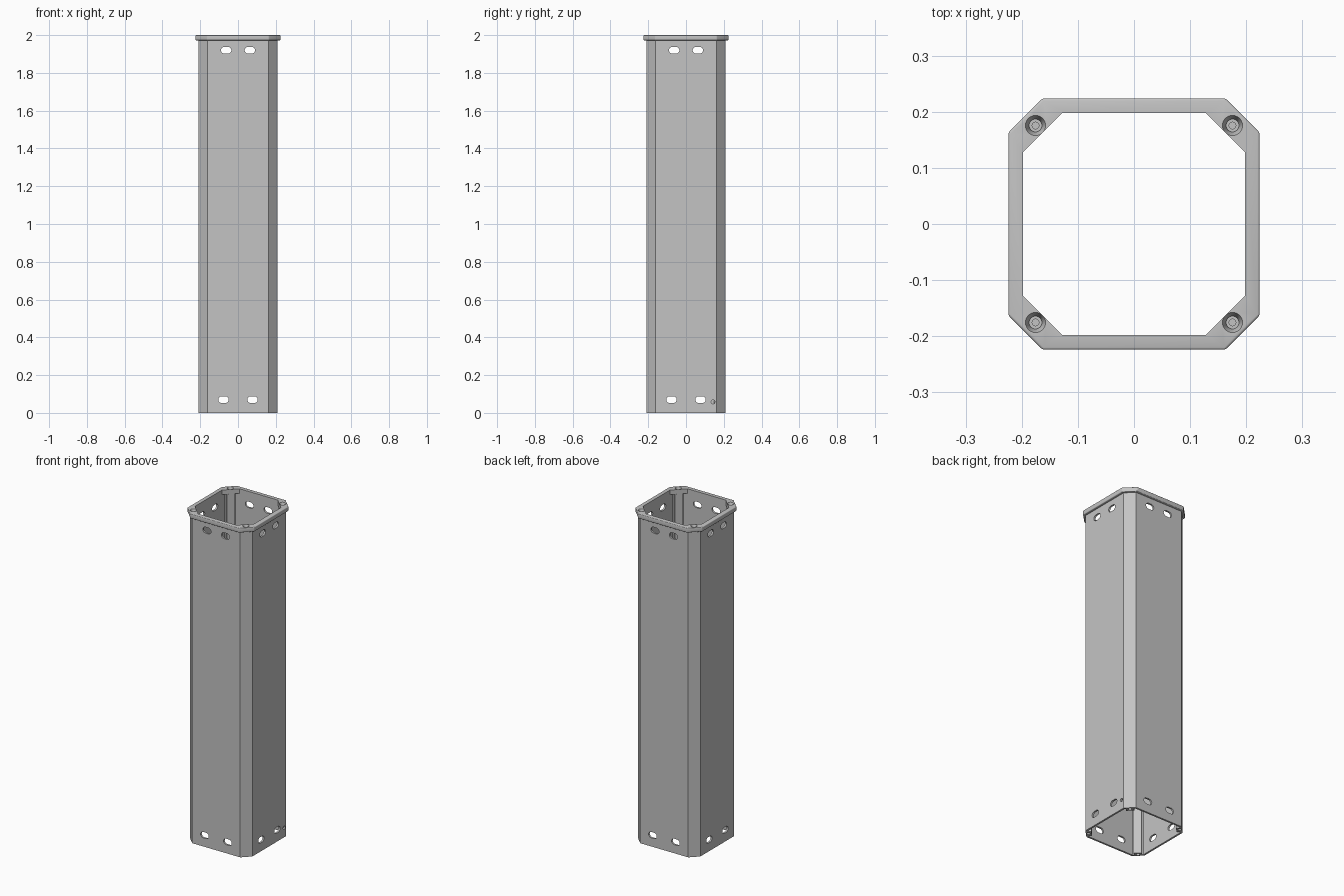
import bpy, bmesh
from math import pi, cos, sin, sqrt
from mathutils import Matrix, Vector

cube = bpy.data.objects.get("Cube")
if cube:
    bpy.data.objects.remove(cube, do_unlink=True)

grey = bpy.data.materials.new("light_grey_metal")
grey.use_nodes = True
grey.diffuse_color = (0.55, 0.55, 0.55, 1)
grey.node_tree.nodes["Principled BSDF"].inputs["Base Color"].default_value = (0.55, 0.55, 0.55, 1)

HEIGHT, COLLAR_Z = 2.0, 1.972
SCREW_AT = 0.1755


def finish(name, bm):
    bmesh.ops.recalc_face_normals(bm, faces=bm.faces)
    mesh = bpy.data.meshes.new(name)
    bm.to_mesh(mesh)
    bm.free()
    mesh.materials.append(grey)
    obj = bpy.data.objects.new(name, mesh)
    bpy.context.collection.objects.link(obj)
    return obj


def add_prism(bm, outline, z0, z1, matrix=Matrix()):
    """Extrude a closed 2D outline between two heights."""
    low = [bm.verts.new(matrix @ Vector((x, y, z0))) for x, y in outline]
    high = [bm.verts.new(matrix @ Vector((x, y, z1))) for x, y in outline]
    bm.faces.new(low[::-1])
    bm.faces.new(high)
    n = len(outline)
    for i in range(n):
        j = (i + 1) % n
        bm.faces.new((low[i], low[j], high[j], high[i]))


def prism(name, outline, z0, z1):
    bm = bmesh.new()
    add_prism(bm, outline, z0, z1)
    return finish(name, bm)


def four_corners(points):
    """Repeat the points of the +x +y corner around the square."""
    out = []
    for k in range(4):
        for x, y in points:
            for _ in range(k):
                x, y = -y, x
            out.append((x, y))
    return out


def octagon(half, corner):
    return four_corners([(half, corner), (corner, half)])


def slot_outline(width, height, sides=8):
    r, out = height / 2, []
    for side, start in ((1, -pi / 2), (-1, pi / 2)):
        for i in range(sides + 1):
            a = start + pi * i / sides
            out.append((side * (width / 2 - r) + r * cos(a), r * sin(a)))
    return out


def cone(bm, x, y, z0, z1, r0, r1):
    bmesh.ops.create_cone(bm, cap_ends=True, segments=24, radius1=r0, radius2=r1, depth=z1 - z0,
                          matrix=Matrix.Translation((x, y, (z0 + z1) / 2)))


def activate(obj):
    bpy.ops.object.select_all(action='DESELECT')
    obj.select_set(True)
    bpy.context.view_layer.objects.active = obj


def cut(obj, cutter):
    cutter.hide_render = True
    mod = obj.modifiers.new("cut", 'BOOLEAN')
    mod.operation, mod.solver, mod.object = 'DIFFERENCE', 'EXACT', cutter
    activate(obj)
    bpy.ops.object.modifier_apply(modifier=mod.name)
    bpy.data.objects.remove(cutter, do_unlink=True)


def smooth(obj):
    activate(obj)
    bpy.ops.object.shade_smooth_by_angle(angle=pi / 6)


corners = [(sx * SCREW_AT, sy * SCREW_AT) for sx in (1, -1) for sy in (1, -1)]

# Tube: chamfered square with a thickened screw boss inside each corner
post = prism("tube_body", octagon(0.209, 0.161), 0, COLLAR_Z)
boss = []
for along, across in ((0.250, -0.022), (0.230, -0.022), (0.230, 0.022), (0.250, 0.022)):
    boss.append(((along - across) / sqrt(2), (along + across) / sqrt(2)))
wall = 0.198
end = 0.250 * sqrt(2) - wall
inner = four_corners([(wall, end)] + boss + [(end, wall)])
cut(post, prism("bore_cutter", inner, -0.1, HEIGHT + 0.1))

# Screw channels running down the bosses
bm = bmesh.new()
for x, y in corners:
    cone(bm, x, y, -0.1, HEIGHT + 0.1, 0.010, 0.010)
cut(post, finish("channel_cutter", bm))

# Slotted mounting holes, two near each end of every wall
bm = bmesh.new()
for k in range(4):
    face = Matrix.Rotation(k * pi / 2, 4, 'Z') @ Matrix.Rotation(pi / 2, 4, 'X')
    for z, offset in ((1.92, 0.0625), (0.07, 0.077)):
        for side in (-1, 1):
            place = face @ Matrix.Translation((side * offset, z, 0))
            add_prism(bm, slot_outline(0.055, 0.036), 0.15, 0.25, place)
cut(post, finish("slot_cutter", bm))

# Small drilled hole low on the right wall
bm = bmesh.new()
bmesh.ops.create_cone(bm, cap_ends=True, segments=20, radius1=0.010, radius2=0.010, depth=0.1,
                      matrix=Matrix.Translation((0.22, 0.143, 0.058)) @ Matrix.Rotation(pi / 2, 4, 'Y'))
cut(post, finish("drill_cutter", bm))
smooth(post)

# Collar: wider rim with softened outer edges
collar = prism("top_collar", octagon(0.224, 0.163), COLLAR_Z, HEIGHT)
bevel = collar.modifiers.new("soft_edges", 'BEVEL')
bevel.width, bevel.segments = 0.004, 3
activate(collar)
bpy.ops.object.modifier_apply(modifier=bevel.name)
cut(collar, prism("opening_cutter", octagon(0.198, 0.128), 1.9, 2.1))
bm = bmesh.new()
for x, y in corners:
    cone(bm, x, y, 1.984, 2.002, 0.0115, 0.0188)
cut(collar, finish("countersink_cutter", bm))
bm = bmesh.new()
for x, y in corners:
    cone(bm, x, y, 1.9, 1.99, 0.0115, 0.0115)
cut(collar, finish("screw_hole_cutter", bm))
smooth(collar)

# Corner screws with a socket in the head
bm = bmesh.new()
for x, y in corners:
    cone(bm, x, y, 1.93, 1.987, 0.0095, 0.0115)
screws = finish("corner_screws", bm)
bm = bmesh.new()
for x, y in corners:
    cone(bm, x, y, 1.979, 1.995, 0.006, 0.006)
cut(screws, finish("socket_cutter", bm))
smooth(screws)
